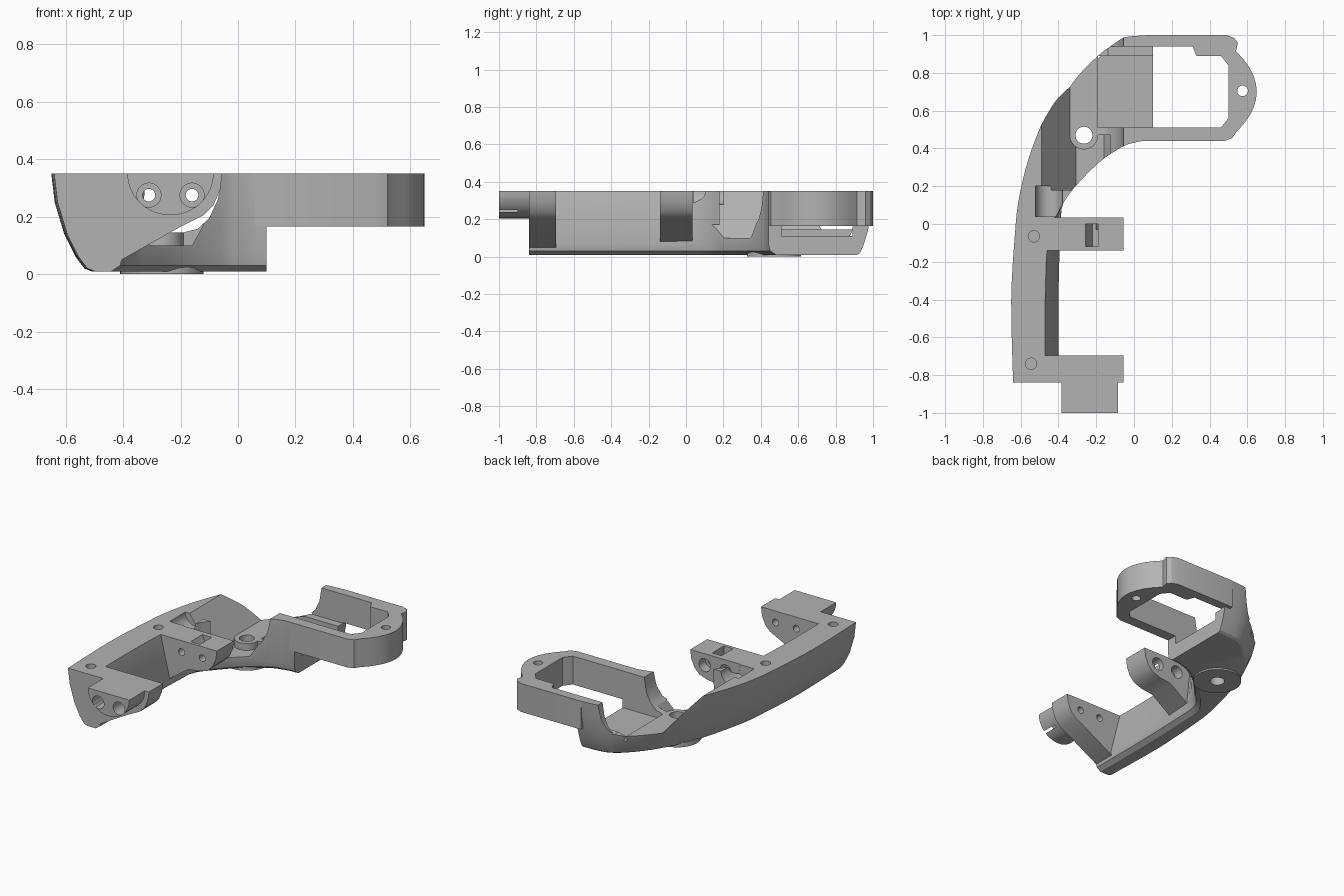
import bpy, bmesh, math
from mathutils import Vector

cube = bpy.data.objects.get("Cube")
if cube:
    bpy.data.objects.remove(cube, do_unlink=True)

TOP = 0.35
grey = bpy.data.materials.new("plain_grey")
grey.use_nodes = True
COLOUR = (0.45, 0.45, 0.45, 1)
grey.diffuse_color = COLOUR
grey.node_tree.nodes["Principled BSDF"].inputs["Base Color"].default_value = COLOUR


def loft(name, rings):
    """Closed solid through rings that have equal point counts."""
    bm = bmesh.new()
    rows = [[bm.verts.new(p) for p in ring] for ring in rings]
    n = len(rows[0])
    for a, b in zip(rows, rows[1:]):
        for i in range(n):
            j = (i + 1) % n
            bm.faces.new((a[i], a[j], b[j], b[i]))
    bm.faces.new(rows[0])
    bm.faces.new(rows[-1])
    bmesh.ops.recalc_face_normals(bm, faces=bm.faces)
    mesh = bpy.data.meshes.new(name)
    bm.to_mesh(mesh)
    bm.free()
    mesh.materials.append(grey)
    ob = bpy.data.objects.new(name, mesh)
    bpy.context.scene.collection.objects.link(ob)
    return ob


def prism(name, pts, lo, hi, axis="z"):
    place = (lambda a, b, h: (a, b, h)) if axis == "z" else (lambda a, b, h: (a, h, b))
    return loft(name, [[place(a, b, h) for a, b in pts] for h in (lo, hi)])


def circle(cx, cy, r, n=32):
    return [(cx + r * math.cos(math.tau * i / n), cy + r * math.sin(math.tau * i / n))
            for i in range(n)]


def rect(x0, x1, y0, y1):
    return [(x0, y0), (x1, y0), (x1, y1), (x0, y1)]


def cut(ob, *cutters):
    bpy.context.view_layer.objects.active = ob
    for c in cutters:
        mod = ob.modifiers.new("cut", "BOOLEAN")
        mod.operation, mod.solver, mod.object = "DIFFERENCE", "EXACT", c
        bpy.ops.object.modifier_apply(modifier=mod.name)
        bpy.data.objects.remove(c, do_unlink=True)


def smooth(ob, degrees=30):
    bpy.ops.object.select_all(action="DESELECT")
    ob.select_set(True)
    bpy.context.view_layer.objects.active = ob
    bpy.ops.object.shade_smooth_by_angle(angle=math.radians(degrees))


# Curved body: ribs of outer x, y, inner x, y, outer rounding, inner top inset
RIBS = [(-0.64, -0.84, -0.40, -0.84, 1, 0.07), (-0.65, -0.4, -0.40, -0.4, 1, 0.07),
        (-0.63, -0.05, -0.39, -0.05, 1, 0.06), (-0.61, 0.13, -0.375, 0.11, 1, 0),
        (-0.56, 0.34, -0.30, 0.21, 1, 0), (-0.47, 0.57, -0.18, 0.33, 0.9, 0),
        (-0.35, 0.77, -0.06, 0.41, 0.8, 0), (-0.2, 0.92, 0, 0.43, 0.7, 0),
        (-0.07, 0.985, 0.05, 0.44, 0.6, 0), (0.1, 1, 0.1, 0.44, 0.6, 0)]
OUTER = [(0, TOP), (0.012, 0.25), (0.045, 0.14), (0.085, 0.06), (0.115, 0.02), (0.14, 0.01)]


def body_ring(rib):
    o, i = Vector(rib[0:2]), Vector(rib[2:4])
    d = (i - o).normalized()
    ring = [(*(o + d * inset * rib[4]), z) for inset, z in OUTER]
    inner = [(0.04, 0.01), (0.01, 0.03), (0, 0.07), (rib[5], TOP)]
    return ring + [(*(i - d * inset), z) for inset, z in inner]


def spline(ribs, steps=4):
    out = []
    for k in range(len(ribs) - 1):
        p0, p1 = ribs[max(k - 1, 0)], ribs[k]
        p2, p3 = ribs[k + 1], ribs[min(k + 2, len(ribs) - 1)]
        for s in range(steps):
            t = s / steps
            out.append([b + 0.5 * t * (c - a + t * (2 * a - 5 * b + 4 * c - d
                        + t * (3 * (b - c) + d - a)))
                        for a, b, c, d in zip(p0, p1, p2, p3)])
    return out + [ribs[-1]]


body = loft("curved_body", [body_ring(r) for r in spline(RIBS)])

# Cross channel, its lowered front, the tray, the pocket and the screw holes
channel = [(-0.527, 0.4), (-0.34, 0.145), (-0.19, 0.145), (-0.14, 0.158), (-0.10, 0.195),
           (-0.07, 0.26), (-0.055, TOP), (-0.055, 0.4)]
front_drop = [(-0.36, 0.172), (-0.307, 0.1), (-0.16, 0.1), (-0.12, 0.172)]
window = [(-0.19, 0.51), (0.46, 0.51), (0.5, 0.56), (0.5, 0.84), (0.46, 0.89),
          (0.33, 0.89), (0.31, 0.94), (-0.19, 0.94)]
cut(body,
    prism("channel_cutter", channel, 0.18, 1.1, "y"),
    prism("front_cutter", front_drop, 0.1, 0.47, "y"),
    prism("window_cutter", window, 0.16, 0.5),
    prism("tray_cutter", rect(-0.19, 0.2, 0.51, 0.89), 0.11, 0.3),
    prism("pocket_cutter", circle(-0.45, TOP, 0.072), 0.04, 0.2, "y"),
    prism("screw_cutter", circle(-0.265, 0.47, 0.045), -0.1, 0.5),
    prism("pin_cutter", circle(-0.53, -0.065, 0.03), 0.25, 0.5),
    prism("pin_cutter", circle(-0.545, -0.74, 0.03), 0.25, 0.5))
smooth(body)

# Screw boss and the round pad under it
for name, radius, lo, hi in (("screw_boss", 0.075, 0.05, 0.145), ("base_pad", 0.145, 0, 0.03)):
    part = prism(name, circle(-0.265, 0.47, radius, 48), lo, hi)
    cut(part, prism("screw_cutter", circle(-0.265, 0.47, 0.045), -0.1, 0.5))
    smooth(part)

# Open ring with a bulged end
arc = [(0.65 - 0.11 * (s / 5) ** 2, 0.7 + 0.215 * s / 5) for s in range(-5, 6)]
outline = [(0.06, 0.44), (0.48, 0.44), (0.52, 0.455)] + arc + [(0.55, 0.96), (0.53, 0.985),
                                                            (0.49, 1), (0.06, 1)]
ring = prism("open_ring", outline, 0.165, TOP)
cut(ring, prism("window_cutter", window, 0.1, 0.5),
    prism("eyelet_cutter", circle(0.575, 0.705, 0.028), 0, 0.5))
smooth(ring)


# Two hinge blocks with a pair of screw holes
def bore(y0, y1, radius):
    return [prism("bore_cutter", circle(x, 0.275, radius, 24), y0, y1, "y")
            for x in (-0.31, -0.16)]


nose = [(-0.055, TOP), (-0.062, 0.295), (-0.085, 0.24), (-0.12, 0.205)]
end_block = prism("end_block", [(-0.5, TOP)] + nose + [(-0.2, 0.165), (-0.44, 0.03), (-0.5, 0.025)],
                  -0.84, -0.695, "y")
cut(end_block, *bore(-0.9, -0.6, 0.022))
smooth(end_block)

middle_block = prism("middle_block", [(-0.5, TOP)] + nose + [(-0.18, 0.185), (-0.26, 0.175),
                     (-0.41, 0.07), (-0.5, 0.05)], -0.14, 0.035, "y")
notch = [(-0.28, 0.4), (-0.22, 0.27), (-0.19, 0.27), (-0.19, 0.4)]
cut(middle_block, *bore(-0.2, 0.1, 0.022), *bore(-0.03, 0.1, 0.042),
    prism("notch_cutter", notch, -0.12, 0, "y"))
smooth(middle_block)

# Half-round plug on the end block
half = [(-0.235 + 0.15 * math.cos(a), TOP + 0.145 * math.sin(a))
        for a in (math.pi + math.pi * k / 24 for k in range(25))]
plug = prism("half_round_plug", half, -1, -0.83, "y")
cut(plug, *bore(-1.1, -0.8, 0.022), *bore(-1.1, -0.9, 0.042))
smooth(plug)
